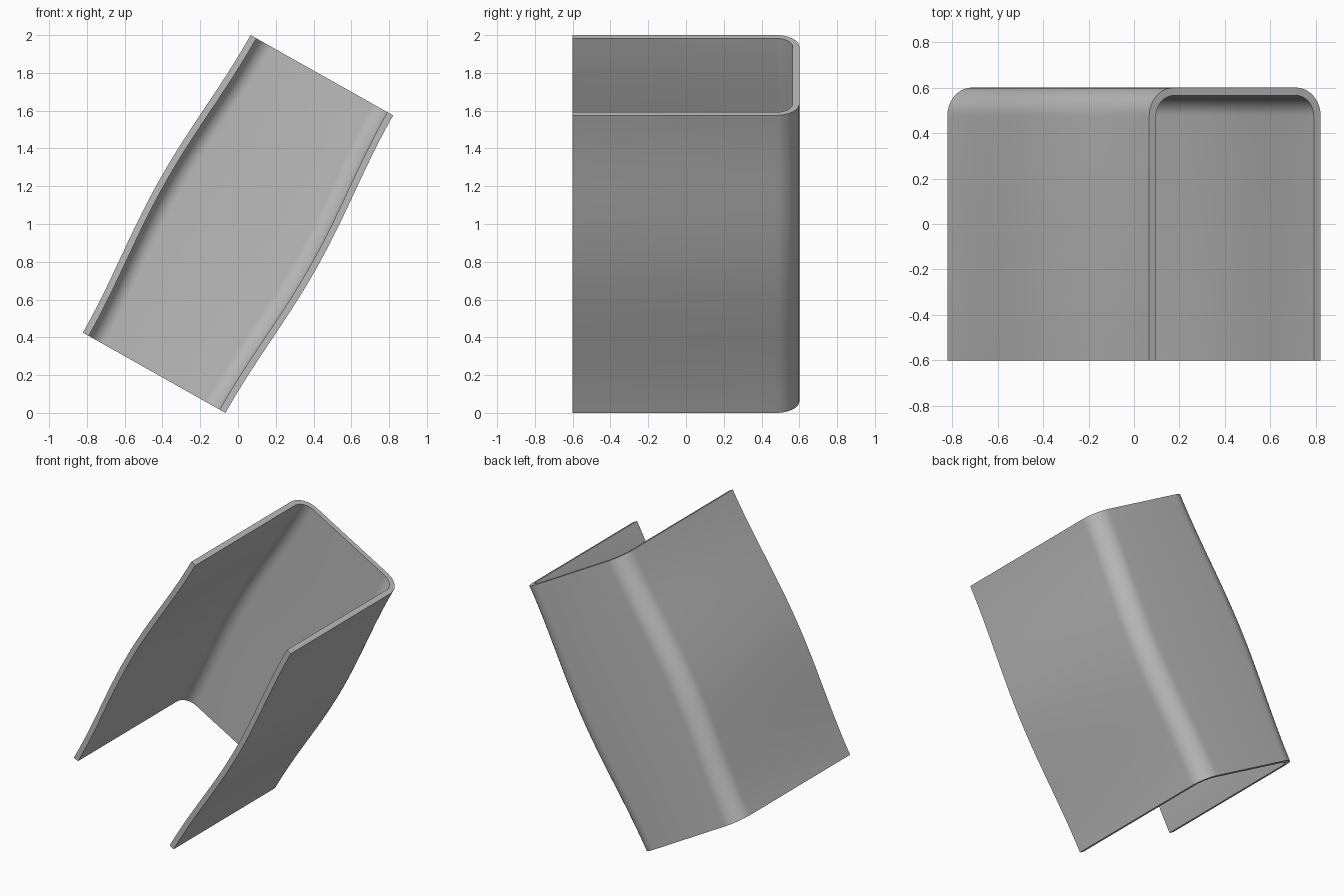
import bpy, bmesh
from math import sin, cos, pi, radians
from mathutils import Vector

cube = bpy.data.objects.get("Cube")
if cube:
    bpy.data.objects.remove(cube)

TILT = radians(29.4)
HALF_W, HALF_L, HALF_D = 0.433, 0.904, 0.6
WALL, RADIUS, BULGE = 0.035, 0.125, 0.044
STATIONS, ARC = 40, 10

# Plain grey material
grey = bpy.data.materials.new("plain_grey")
grey.use_nodes = True
colour = (0.5, 0.5, 0.5, 1)
grey.diffuse_color = colour
grey.node_tree.nodes["Principled BSDF"].inputs["Base Color"].default_value = colour


def u_path(inset):
    """Open U profile, left leg to right leg, with rounded back corners."""
    r = RADIUS - inset
    cx, cy = HALF_W - RADIUS, HALF_D - RADIUS
    half = [(HALF_W - inset, -HALF_D)]
    for i in range(ARC + 1):
        a = pi / 2 * i / ARC
        half.append((cx + r * cos(a), cy + r * sin(a)))
    return half + [(-x, y) for x, y in reversed(half)]


def place(u, y, t):
    """Bow the side walls outward along the length, then tilt the channel."""
    bow = BULGE * (1 - cos(2 * pi * t)) / 2
    u += bow if u > 0 else -bow
    v = (2 * t - 1) * HALF_L
    return Vector((u * cos(TILT) + v * sin(TILT), y,
                   1 - u * sin(TILT) + v * cos(TILT)))


# Closed wall section swept along the length
outer, inner = u_path(0), u_path(WALL)
section = outer + inner[::-1]
n, m = len(section), len(outer)
bm = bmesh.new()
rings = [[bm.verts.new(place(x, y, k / STATIONS)) for x, y in section]
         for k in range(STATIONS + 1)]
for low, high in zip(rings, rings[1:]):
    for i in range(n):
        j = (i + 1) % n
        bm.faces.new((low[i], low[j], high[j], high[i]))

# End rims between the outer and inner outlines
for ring in (rings[0], rings[-1]):
    for i in range(m - 1):
        bm.faces.new((ring[i], ring[i + 1], ring[n - 2 - i], ring[n - 1 - i]))
bmesh.ops.recalc_face_normals(bm, faces=bm.faces)

mesh = bpy.data.meshes.new("curved_channel")
bm.to_mesh(mesh)
bm.free()
mesh.materials.append(grey)
channel = bpy.data.objects.new("curved_channel", mesh)
bpy.context.collection.objects.link(channel)

# Smooth bends with crisp rims
bpy.ops.object.select_all(action='DESELECT')
channel.select_set(True)
bpy.context.view_layer.objects.active = channel
bpy.ops.object.shade_smooth_by_angle(angle=radians(30))
